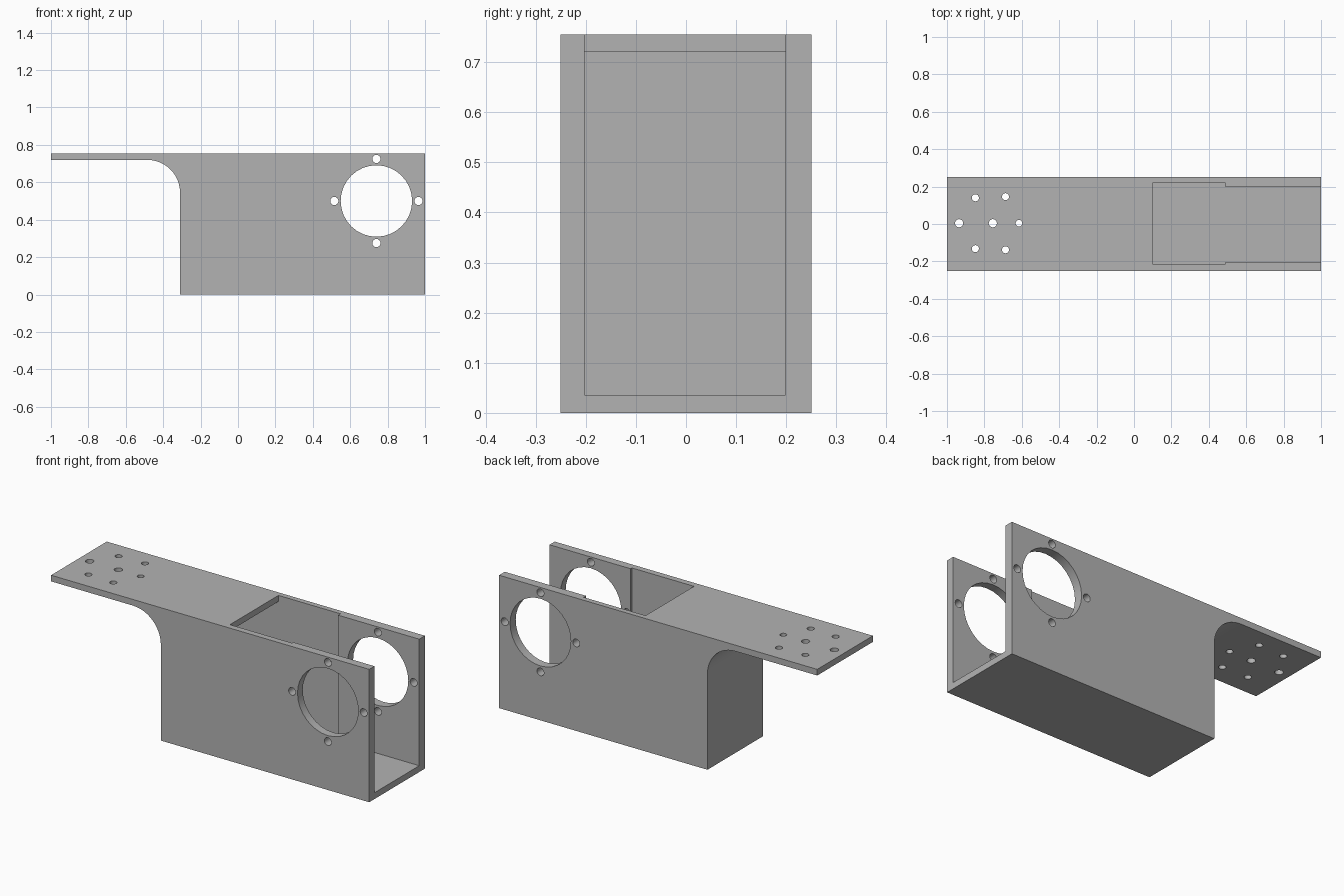
import bpy, bmesh, math
from mathutils import Vector

cube = bpy.data.objects.get("Cube")
if cube:
    bpy.data.objects.remove(cube, do_unlink=True)

grey = bpy.data.materials.new("plain grey")
grey.use_nodes = True
grey.diffuse_color = (0.45, 0.45, 0.45, 1)
grey.node_tree.nodes["Principled BSDF"].inputs["Base Color"].default_value = grey.diffuse_color


def extrude_profile(name, points, y0, y1):
    """Closed side profile (x, z) extruded from y0 to y1."""
    bm = bmesh.new()
    face = bm.faces.new([bm.verts.new((x, y0, z)) for x, z in points])
    new = bmesh.ops.extrude_face_region(bm, geom=[face])["geom"]
    verts = [v for v in new if isinstance(v, bmesh.types.BMVert)]
    bmesh.ops.translate(bm, verts=verts, vec=(0, y1 - y0, 0))
    bmesh.ops.recalc_face_normals(bm, faces=bm.faces)
    mesh = bpy.data.meshes.new(name)
    bm.to_mesh(mesh)
    bm.free()
    mesh.materials.append(grey)
    obj = bpy.data.objects.new(name, mesh)
    bpy.context.collection.objects.link(obj)
    return obj


def drill(name, centre, radius, depth, sides, along_y=False):
    rot = (math.pi / 2, 0, 0) if along_y else (0, 0, 0)
    bpy.ops.mesh.primitive_cylinder_add(vertices=sides, radius=radius, depth=depth,
                                        location=centre, rotation=rot)
    obj = bpy.context.object
    obj.name = name
    obj.data.materials.append(grey)
    return obj


def cut(target, cutter):
    mod = target.modifiers.new("cut", 'BOOLEAN')
    mod.operation, mod.solver, mod.object = 'DIFFERENCE', 'EXACT', cutter
    bpy.context.view_layer.objects.active = target
    bpy.ops.object.modifier_apply(modifier=mod.name)
    bpy.data.objects.remove(cutter, do_unlink=True)


# Outer body: box with a mounting plate joined by a concave fillet
TOP, PLATE, WALL, R = 0.755, 0.72, 0.036, 0.175
left = -0.31
fillet = [(left - R + R * math.cos(a), PLATE - R + R * math.sin(a))
          for a in (math.pi / 2 * i / 12 for i in range(13))]
outline = [(1, 0), (1, TOP), (-1, TOP), (-1, PLATE)] + fillet[::-1] + [(left, 0)]
bracket = extrude_profile("bracket_body", outline, -0.25, 0.25)

# Wide chamber running under the plate, with its opening in the top
chamber = [(left + WALL, WALL), (0.49, WALL), (0.49, 1), (0.1, 1),
           (0.1, PLATE), (left + WALL, PLATE)]
cut(bracket, extrude_profile("chamber_cutter", chamber, -0.215, 0.22))

# Narrower channel open at the end and the top
channel = [(0.4, WALL), (1.1, WALL), (1.1, 1), (0.4, 1)]
cut(bracket, extrude_profile("channel_cutter", channel, -0.203, 0.199))

# Large bore with four screw holes through both side walls
bore = Vector((0.74, 0, 0.5))
cut(bracket, drill("bore_cutter", bore, 0.191, 1, 32, True))
for i in range(4):
    a = i * math.pi / 2
    offset = Vector((math.cos(a), 0, math.sin(a))) * 0.225
    cut(bracket, drill("screw_cutter", bore + offset, 0.022, 1, 16, True))

# Ring of holes around a centre hole in the mounting plate
for x, y, r in [(-0.935, 0, 0.022), (-0.755, 0, 0.022), (-0.615, 0, 0.018),
                (-0.848, 0.136, 0.019), (-0.848, -0.136, 0.019),
                (-0.687, 0.142, 0.019), (-0.687, -0.142, 0.019)]:
    cut(bracket, drill("plate_cutter", (x, y + 0.004, PLATE), r, 0.3, 16))

# Smooth the curved surfaces and keep the corners crisp
bpy.ops.object.select_all(action='DESELECT')
bracket.select_set(True)
bpy.context.view_layer.objects.active = bracket
bpy.ops.object.shade_smooth_by_angle(angle=math.radians(30))
